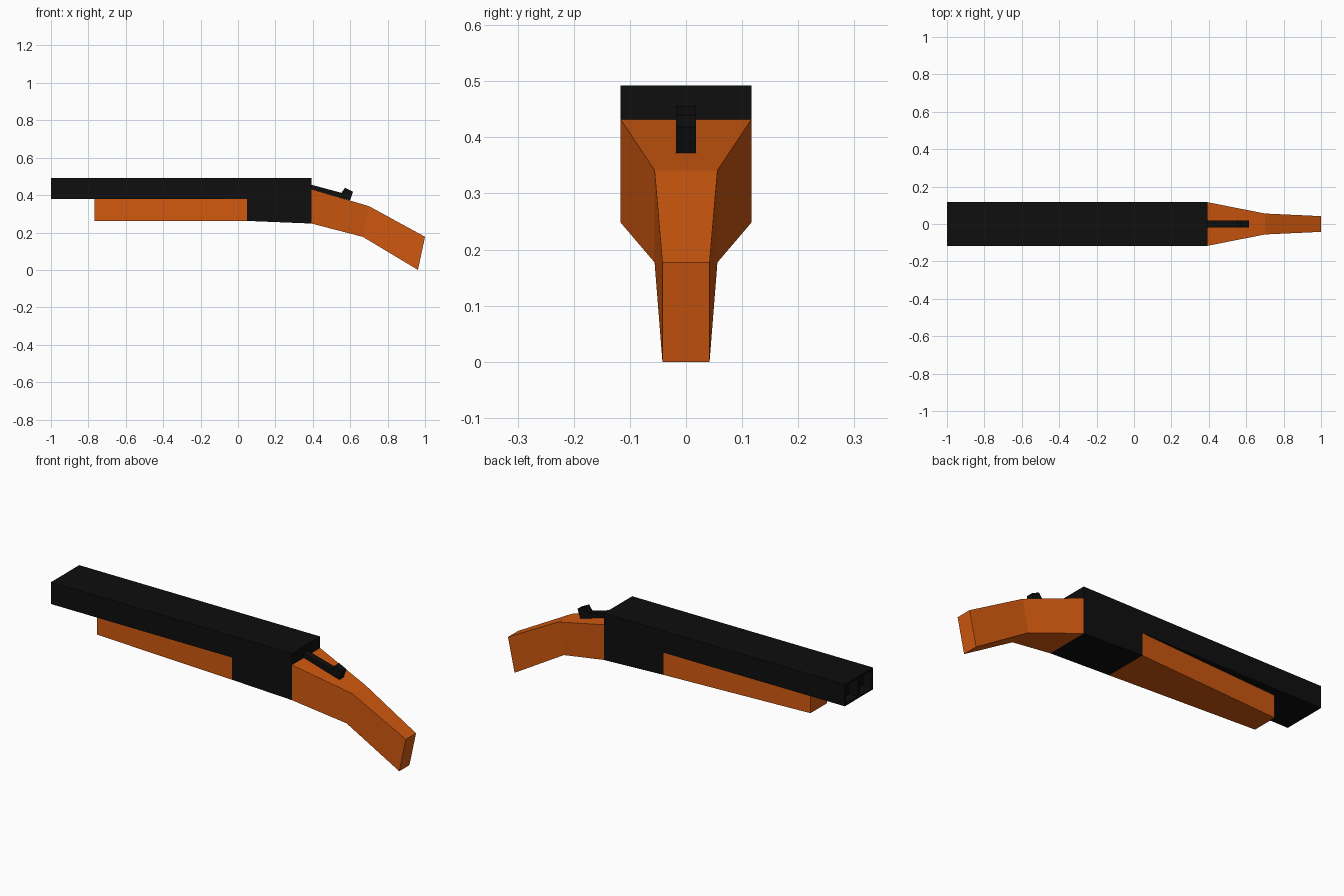
import bpy
import bmesh

cube = bpy.data.objects.get("Cube")
if cube:
    bpy.data.objects.remove(cube, do_unlink=True)


def make_material(name, colour):
    mat = bpy.data.materials.new(name)
    mat.use_nodes = True
    mat.diffuse_color = colour
    mat.node_tree.nodes["Principled BSDF"].inputs["Base Color"].default_value = colour
    return mat


black = make_material("black_metal", (0.0044, 0.0044, 0.0044, 1))
wood = make_material("orange_wood", (0.64, 0.1, 0.005, 1))


def finish(name, bm, mat):
    bmesh.ops.recalc_face_normals(bm, faces=bm.faces)
    mesh = bpy.data.meshes.new(name)
    bm.to_mesh(mesh)
    bm.free()
    mesh.materials.append(mat)
    obj = bpy.data.objects.new(name, mesh)
    bpy.context.collection.objects.link(obj)
    return obj


def extrude_profile(points, half_width):
    """Side outline in (x, z), extruded evenly to both sides of y = 0."""
    bm = bmesh.new()
    face = bm.faces.new([bm.verts.new((x, -half_width, z)) for x, z in points])
    new = bmesh.ops.extrude_face_region(bm, geom=[face])["geom"]
    verts = [g for g in new if isinstance(g, bmesh.types.BMVert)]
    bmesh.ops.translate(bm, verts=verts, vec=(0, 2 * half_width, 0))
    bmesh.ops.recalc_face_normals(bm, faces=bm.faces)
    return bm


def loft(sections):
    """Join rectangular sections: (bottom x, z), (top x, z), half width."""
    bm = bmesh.new()
    rings = []
    for (bx, bz), (tx, tz), w in sections:
        corners = [(bx, -w, bz), (bx, w, bz), (tx, w, tz), (tx, -w, tz)]
        rings.append([bm.verts.new(c) for c in corners])
    for a, b in zip(rings, rings[1:]):
        for i in range(4):
            j = (i + 1) % 4
            bm.faces.new((a[i], a[j], b[j], b[i]))
    bm.faces.new(rings[0])
    bm.faces.new(rings[-1])
    return bm


# Barrels and receiver, with two square bores in the muzzle
HALF = 0.1165
bm = extrude_profile([(-1, 0.378), (0.048, 0.378), (0.048, 0.262),
                      (0.393, 0.248), (0.393, 0.492), (-1, 0.492)], HALF)
bmesh.ops.bisect_plane(bm, geom=bm.verts[:] + bm.edges[:] + bm.faces[:],
                       plane_co=(0, 0, 0), plane_no=(0, 1, 0))
muzzle = [f for f in bm.faces if f.calc_center_median().x < -0.99]
bmesh.ops.inset_individual(bm, faces=muzzle, thickness=0.015)
bmesh.ops.inset_individual(bm, faces=muzzle, thickness=0, depth=-0.05)
finish("barrels_and_receiver", bm, black)

# Fore-end, narrowing towards the muzzle
finish("fore_end", loft([
    ((-0.768, 0.262), (-0.768, 0.38), 0.069),
    ((0.048, 0.262), (0.048, 0.38), HALF),
]), wood)

# Bent, tapering stock
finish("stock", loft([
    ((0.393, 0.248), (0.393, 0.432), HALF),
    ((0.667, 0.177), (0.7, 0.341), 0.056),
    ((0.962, 0.0), (1.0, 0.177), 0.042),
]), wood)

# Opening lever with raised thumb piece
finish("top_lever", extrude_profile([
    (0.39, 0.426), (0.599, 0.372), (0.615, 0.418),
    (0.572, 0.439), (0.553, 0.412), (0.39, 0.456),
], 0.0175), black)
